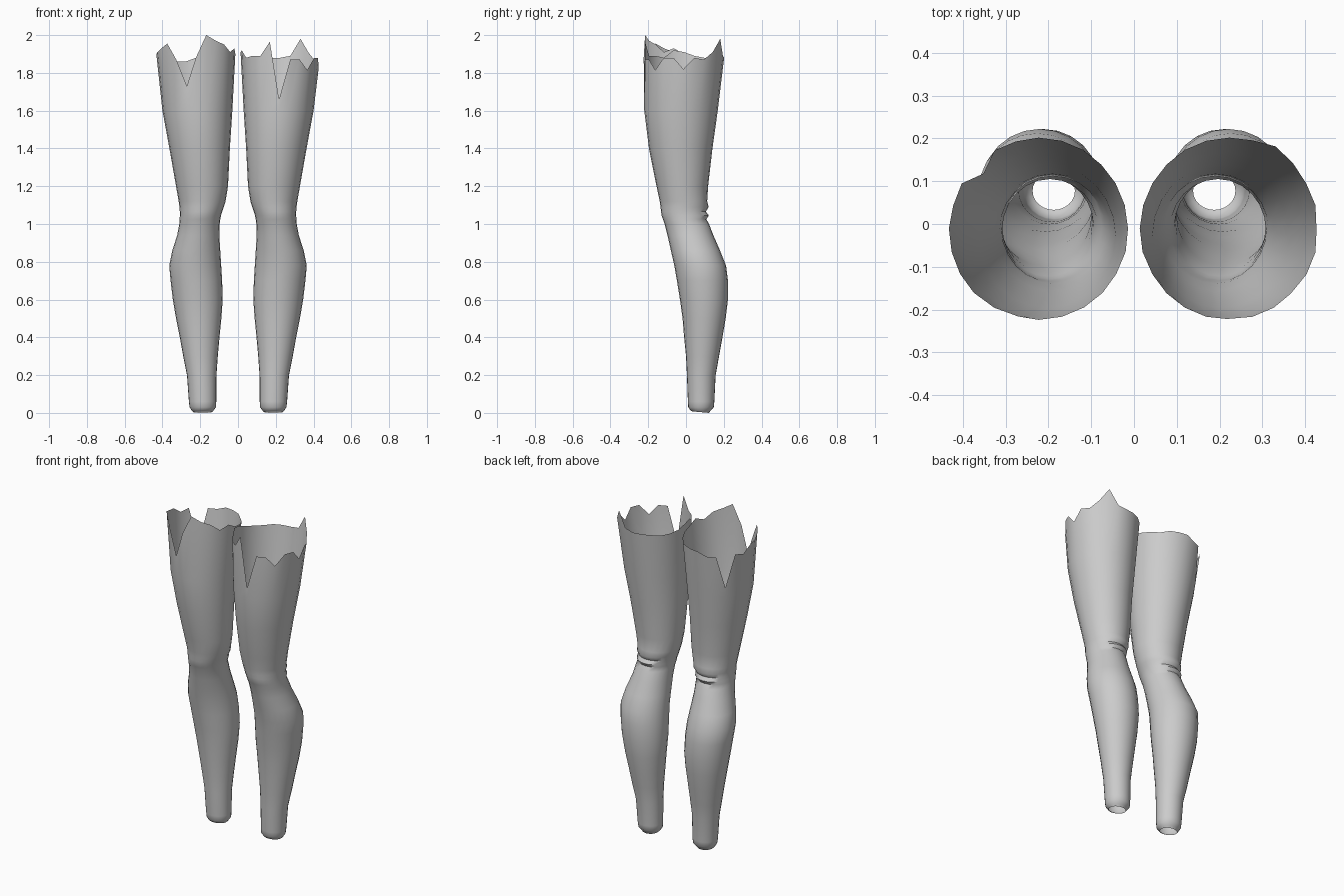
import bpy, bmesh, math

grey = bpy.data.materials.new("plain grey")
grey.diffuse_color = (0.6, 0.6, 0.6, 1)

SIDES = 24
# Leg outline: height, inner x, outer x, front y, back y
OUTLINE = [
    (0.012, .130, .245, .025, .130), (0.03, .117, .256, .012, .147),
    (0.06, .115, .260, .010, .150), (0.20, .114, .270, .005, .157),
    (0.30, .107, .290, .000, .175), (0.40, .098, .308, -.010, .193),
    (0.50, .088, .328, -.018, .210), (0.60, .081, .345, -.032, .222),
    (0.70, .084, .357, -.048, .222), (0.78, .089, .364, -.062, .212),
    (0.86, .094, .348, -.080, .180), (0.94, .099, .322, -.098, .145),
    (1.00, .097, .311, -.113, .122), (1.025, .094, .309, -.122, .108),
    (1.045, .090, .308, -.129, .121), (1.065, .084, .308, -.132, .105),
    (1.09, .075, .310, -.135, .120), (1.12, .066, .314, -.139, .112),
    (1.20, .053, .328, -.156, .117), (1.40, .043, .363, -.196, .140),
    (1.60, .030, .400, -.221, .168), (1.80, .020, .425, -.224, .195),
    (2.00, .008, .440, -.224, .212),
]

# Torn hem heights, every 15 degrees counter-clockwise from +x
HEM_RIGHT = [1.82, 1.88, 1.87, 1.91, 1.98, 1.89, 1.88, 1.88, 1.88, 1.875, 1.88, 1.89,
             1.91, 1.92, 1.88, 1.89, 1.89, 1.965, 1.66, 1.87, 1.87, 1.815, 1.88, 1.88]
HEM_LEFT = [1.90, 1.89, 1.88, 1.87, 1.88, 1.88, 1.88, 1.86, 1.86, 1.66, 1.87, 1.86,
            1.90, 1.91, 1.93, 1.955, 1.87, 1.73, 1.88, 2.00, 1.97, 1.95, 1.91, 1.93]


def point(z, angle, side):
    """Point on the leg surface at height z and angle; side is 1 or -1."""
    for low, high in zip(OUTLINE, OUTLINE[1:]):
        if z <= high[0]:
            break
    t = (z - low[0]) / (high[0] - low[0])
    x0, x1, y0, y1 = (a + (b - a) * t for a, b in zip(low[1:], high[1:]))
    if side < 0:
        x0, x1 = -x1, -x0
    return ((x0 + x1) / 2 + (x1 - x0) / 2 * math.cos(angle),
            (y0 + y1) / 2 + (y1 - y0) / 2 * math.sin(angle), z)


def make_leg(name, side, hem):
    bm = bmesh.new()
    angles = [math.tau * i / SIDES for i in range(SIDES)]
    # Thin lip turned in around the ankle opening
    lip = []
    for a in angles:
        x, y, z = point(OUTLINE[0][0], a, side)
        lip.append(bm.verts.new((x - .008 * math.cos(a), y - .008 * math.sin(a),
                                 0.004 - 0.004 * math.sin(a))))
    rings = [lip]
    # Rings up the calf, knee and thigh
    for row in OUTLINE[:-2]:
        rings.append([bm.verts.new(point(row[0], a, side)) for a in angles])
    # Torn upper hem
    rings.append([bm.verts.new(point(z, a, side)) for z, a in zip(hem, angles)])
    for lower, upper in zip(rings, rings[1:]):
        for i in range(SIDES):
            j = (i + 1) % SIDES
            bm.faces.new((lower[i], lower[j], upper[j], upper[i]))
    mesh = bpy.data.meshes.new(name)
    bm.to_mesh(mesh)
    bm.free()
    mesh.materials.append(grey)
    obj = bpy.data.objects.new(name, mesh)
    bpy.context.collection.objects.link(obj)
    bpy.context.view_layer.objects.active = obj
    obj.select_set(True)
    bpy.ops.object.shade_smooth_by_angle(angle=math.radians(50))
    obj.select_set(False)


make_leg("right_stocking", 1, HEM_RIGHT)
make_leg("left_stocking", -1, HEM_LEFT)
